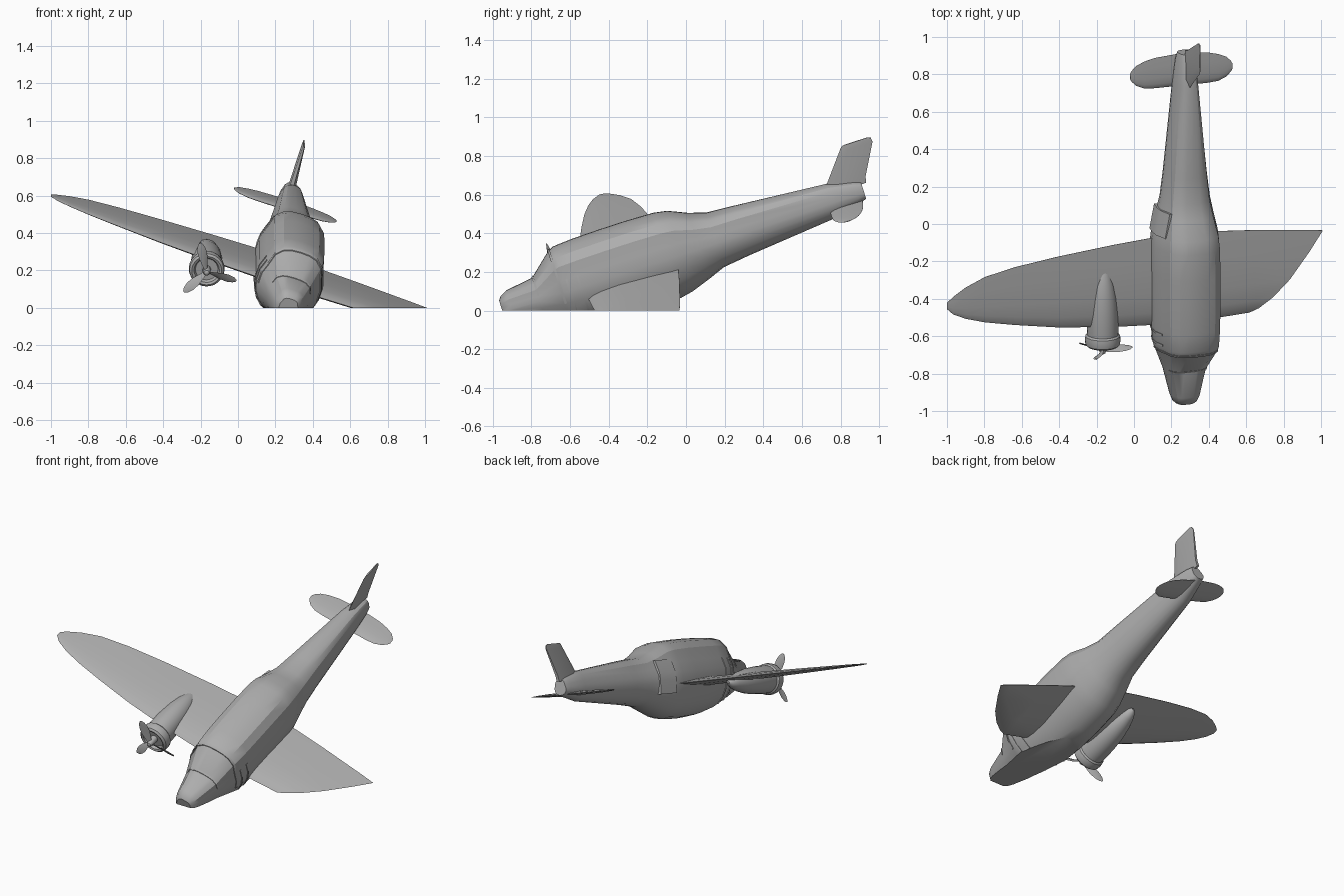
import bpy, bmesh, math
from mathutils import Matrix, Vector

if "Cube" in bpy.data.objects:
    bpy.data.objects.remove(bpy.data.objects["Cube"])

# Attitude of the crashed aircraft: nose down, rolled, partly below ground
P, R = math.radians(18), math.radians(18.5)
back = Vector((0, math.cos(P), math.sin(P)))
up0 = Vector((0, -math.sin(P), math.cos(P)))
right = Vector((math.cos(R), 0, 0)) - up0 * math.sin(R)
up = Vector((math.sin(R), 0, 0)) + up0 * math.cos(R)
M = Matrix((right, back, up)).transposed().to_4x4()
M.translation = (0.27, 0, 0.31)

# Mid-grey paint
paint = bpy.data.materials.new("grey_paint")
paint.diffuse_color = (0.42, 0.42, 0.42, 1)
paint.use_nodes = True
paint.node_tree.nodes["Principled BSDF"].inputs["Base Color"].default_value = paint.diffuse_color


def finish(bm, name, angle=30):
    """Place in the world, slice off everything under the ground and shade."""
    bmesh.ops.remove_doubles(bm, verts=bm.verts, dist=1e-5)
    bmesh.ops.recalc_face_normals(bm, faces=bm.faces)
    bmesh.ops.transform(bm, matrix=M, verts=bm.verts)
    geom = bm.verts[:] + bm.edges[:] + bm.faces[:]
    bmesh.ops.bisect_plane(bm, geom=geom, plane_co=(0, 0, 0), plane_no=(0, 0, 1), clear_inner=True)
    open_edges = [e for e in bm.edges if e.is_boundary]
    if open_edges:
        bmesh.ops.holes_fill(bm, edges=open_edges, sides=0)
        bmesh.ops.recalc_face_normals(bm, faces=bm.faces)
    me = bpy.data.meshes.new(name)
    bm.to_mesh(me)
    bm.free()
    me.materials.append(paint)
    ob = bpy.data.objects.new(name, me)
    bpy.context.collection.objects.link(ob)
    bpy.ops.object.select_all(action='DESELECT')
    ob.select_set(True)
    bpy.context.view_layer.objects.active = ob
    bpy.ops.object.shade_smooth_by_angle(angle=math.radians(angle))
    return ob


def loft(bm, rings):
    """Skin a list of equal-length point rings and cap both ends."""
    vs = [[bm.verts.new(p) for p in r] for r in rings]
    n = len(vs[0])
    for a, b in zip(vs, vs[1:]):
        for i in range(n):
            j = (i + 1) % n
            bm.faces.new((a[i], a[j], b[j], b[i]))
    bm.faces.new(vs[0])
    bm.faces.new(vs[-1])


# Fuselage stations: position, half width, top height, belly depth
STATIONS = [(-1.0, .05, .05, .06), (-.985, .066, .07, .08), (-.95, .08, .088, .10),
            (-.8, .118, .105, .135), (-.68, .163, .215, .16), (-.65, .174, .23, .17),
            (-.55, .18, .237, .205), (-.4, .182, .24, .225), (-.25, .182, .24, .232),
            (-.1, .18, .235, .228), (-.03, .172, .223, .213), (.07, .15, .178, .178),
            (.16, .132, .15, .142), (.3, .115, .142, .125), (.8, .065, .105, .078),
            (.93, .05, .075, .045), (.97, .04, .06, .032)]
HALF = [(0, 1), (.3, .985), (.55, .93), (.78, .76), (.89, .45), (1, .2), (1, -.1),
        (.92, -.4), (.77, -.65), (.56, -.84), (.3, -.96), (0, -1)]
PROFILE = HALF + [(-x, z) for x, z in HALF[-2:0:-1]]


def section(v, k=1.0, pts=PROFILE):
    for a, b in zip(STATIONS, STATIONS[1:]):
        if a[0] <= v <= b[0]:
            t = (v - a[0]) / (b[0] - a[0])
            _, w, top, bot = [p + (q - p) * t for p, q in zip(a, b)]
            return [Vector((x * w * k, v, z * (top if z > 0 else bot) * k)) for x, z in pts]


bm = bmesh.new()
loft(bm, [section(s[0]) for s in STATIONS])
finish(bm, "fuselage", 28)


# Raised frames and posts that follow the fuselage skin
def strip(name, v0, v1, pts, k=1.02):
    bm = bmesh.new()
    rows = zip(section(v0, k, pts), section(v1, k, pts), section(v1, .94, pts), section(v0, .94, pts))
    loft(bm, [list(r) for r in rows])
    finish(bm, name)


strip("windscreen_top_frame", -.682, -.67, PROFILE[-6:] + HALF[:7], 1.025)
strip("windscreen_base_frame", -.803, -.793, PROFILE[-4:] + HALF[:5], 1.03)
for side, tag in ((1, "right"), (-1, "left")):
    wall = [(side * x, z) for x, z in HALF[4:10]]
    strip(tag + "_door_front_post", -.64, -.63, wall)
    strip(tag + "_door_rear_post", -.58, -.57, wall)

# Side hatch behind the left wing
bm = bmesh.new()
loft(bm, [[(-.13, -.03, w), (-.179 + d, -.03, w), (-.153 + d, .105, w), (-.11, .105, w)]
          for w, d in ((-.08, .008), (.0, 0), (.05, .003), (.125, .028))])
finish(bm, "side_hatch")

# Lifting surfaces: stations are span, leading edge, trailing edge, thickness
FOIL = [(0, 0), (.04, .45), (.15, .85), (.35, 1), (.7, .6), (1, .06)]


def surface(name, stations, height, slope=0, shift=(0, 0)):
    rows = [(-u, a, b, t) for u, a, b, t in reversed(stations)] + stations
    loop = FOIL + [(c, -h) for c, h in FOIL[:0:-1]]
    bm = bmesh.new()
    loft(bm, [[(u + shift[0], a + (b - a) * c + shift[1], height + slope * u + t * h / 2)
               for c, h in loop] for u, a, b, t in rows])
    finish(bm, name, 40)


surface("wing", [(.1, -.56, -.062, .05), (.18, -.557, -.068, .05), (.4, -.545, -.085, .046),
                 (.71, -.514, -.117, .036), (.95, -.475, -.15, .027), (1.12, -.442, -.187, .02),
                 (1.23, -.41, -.235, .014), (1.30, -.378, -.28, .009), (1.335, -.345, -.31, .005)],
        -.027, -.011)
surface("tailplane", [(.02, .785, .965, .024), (.15, .785, .955, .021), (.21, .79, .94, .017),
                      (.255, .81, .92, .012), (.28, .835, .895, .007), (.288, .85, .88, .004)],
        -.028, 0, (-.009, -.014))

# Fin, tapering towards the top
bm = bmesh.new()
rows = [(.05, .77, .995, .036), (.085, .783, 1.003, .034), (.25, .91, 1.092, .014),
        (.272, .927, 1.09, .011), (.28, .94, 1.075, .008)]
loft(bm, [[(-.005, a, w), (t / 2 - .005, a + (b - a) * .25, w), (t / 4 - .005, b, w),
           (-t / 4 - .005, b, w), (-t / 2 - .005, a + (b - a) * .25, w)] for w, a, b, t in rows])
finish(bm, "fin")

# Surviving engine under the left wing
EU, EW = -.445, -.048


def lathe(name, profile, n=24):
    bm = bmesh.new()
    loft(bm, [[(EU + r * math.cos(2 * math.pi * i / n), v, EW + r * math.sin(2 * math.pi * i / n))
               for i in range(n)] for v, r in profile])
    finish(bm, name, 35)


lathe("nacelle", [(-.615, .083), (-.55, .085), (-.47, .083), (-.38, .076), (-.3, .061),
                  (-.24, .042), (-.2, .024), (-.185, .006)])
lathe("cowling", [(-.63, .06), (-.65, .068), (-.655, .08), (-.645, .092), (-.62, .096),
                  (-.597, .093), (-.588, .084)])
lathe("propeller_hub", [(-.70, .006), (-.695, .014), (-.68, .02), (-.655, .022), (-.625, .022)], 12)

# Three twisted propeller blades
bm = bmesh.new()
for k in range(3):
    ang = math.radians(1 + 120 * k)
    rad = Vector((math.cos(ang), 0, math.sin(ang)))
    tan = Vector((-math.sin(ang), 0, math.cos(ang)))
    rings = []
    for r, c, tw in ((.01, .012, -50), (.04, .018, -42), (.08, .026, -32), (.12, .026, -24),
                     (.15, .018, -20), (.166, .006, -18)):
        tw = math.radians(tw)
        ch = tan * math.cos(tw) + Vector((0, math.sin(tw), 0))
        th = tan * -math.sin(tw) + Vector((0, math.cos(tw), 0))
        o = Vector((EU, -.676, EW)) + rad * r
        rings.append([o + ch * c, o + th * .004, o - ch * c, o - th * .004])
    loft(bm, rings)
finish(bm, "propeller_blades")
